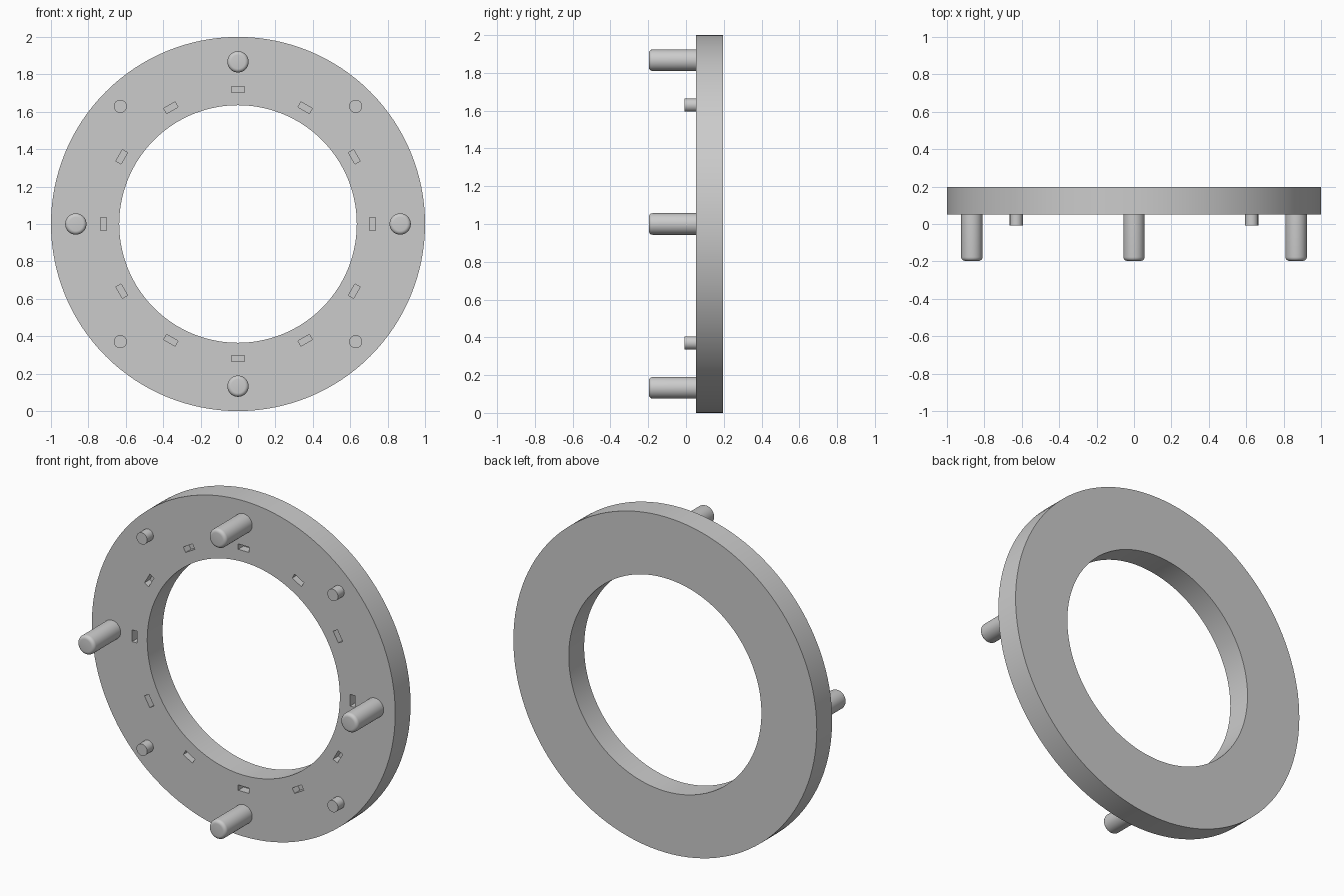
import bpy, bmesh
from math import sin, cos, pi, radians
from mathutils import Matrix

cube = bpy.data.objects.get("Cube")
if cube:
    bpy.data.objects.remove(cube, do_unlink=True)

grey = bpy.data.materials.new("plain grey")
grey.use_nodes = True
colour = (0.6, 0.6, 0.6, 1)
grey.diffuse_color = colour
grey.node_tree.nodes["Principled BSDF"].inputs["Base Color"].default_value = colour

FRONT, BACK = 0.052, 0.197


def add_object(name, bm):
    bmesh.ops.recalc_face_normals(bm, faces=bm.faces)
    mesh = bpy.data.meshes.new(name)
    bm.to_mesh(mesh)
    bm.free()
    mesh.materials.append(grey)
    obj = bpy.data.objects.new(name, mesh)
    bpy.context.collection.objects.link(obj)
    return obj


def smooth(obj):
    bpy.ops.object.select_all(action='DESELECT')
    obj.select_set(True)
    bpy.context.view_layer.objects.active = obj
    bpy.ops.object.shade_smooth_by_angle(angle=radians(35))


def lathe(name, profile, sides, x=0, z=1, closed=False):
    """Turn (radius, y) points about an axis along y."""
    bm = bmesh.new()
    rings = [[bm.verts.new((x + r * cos(2 * pi * i / sides), y,
                            z + r * sin(2 * pi * i / sides)))
              for i in range(sides)] for r, y in profile]
    pairs = list(zip(rings, rings[1:]))
    if closed:
        pairs.append((rings[-1], rings[0]))
    else:
        bm.faces.new(rings[0])
        bm.faces.new(rings[-1])
    for a, b in pairs:
        for i in range(sides):
            j = (i + 1) % sides
            bm.faces.new((a[i], a[j], b[j], b[i]))
    return add_object(name, bm)


# Flat ring
ring = lathe("ring", [(1, FRONT), (1, BACK), (0.635, BACK), (0.635, FRONT)],
             128, closed=True)

# Twelve shallow slots cut in the front of the ring
bm = bmesh.new()
for i in range(12):
    place = (Matrix.Translation((0, FRONT, 1)) @ Matrix.Rotation(i * pi / 6, 4, 'Y')
             @ Matrix.Translation((0, 0, 0.718)) @ Matrix.Diagonal((0.07, 0.1, 0.032, 1)))
    bmesh.ops.create_cube(bm, size=1, matrix=place)
cutter = add_object("slot_cutter", bm)
cutter.hide_render = True
cut = ring.modifiers.new("slots", 'BOOLEAN')
cut.operation = 'DIFFERENCE'
cut.solver = 'EXACT'
cut.object = cutter
bpy.context.view_layer.objects.active = ring
bpy.ops.object.modifier_apply(modifier=cut.name)
bpy.data.objects.remove(cutter, do_unlink=True)
smooth(ring)

# Four long pegs with rounded tips, and four short pegs between them
tip = [(0.057 - 0.02 * (1 - cos(a)), -0.177 - 0.02 * sin(a))
       for a in (k * pi / 10 for k in range(6))]
for i, side in enumerate(("left", "top", "right", "bottom")):
    a = i * pi / 2
    smooth(lathe("long_peg_" + side, [(0.057, FRONT + 0.01)] + tip, 40,
                 0.867 * cos(a), 1 + 0.867 * sin(a)))
    b = a + pi / 4
    smooth(lathe("short_peg_%d" % (i + 1), [(0.035, FRONT + 0.01), (0.035, -0.007)], 32,
                 0.89 * cos(b), 1 + 0.89 * sin(b)))
